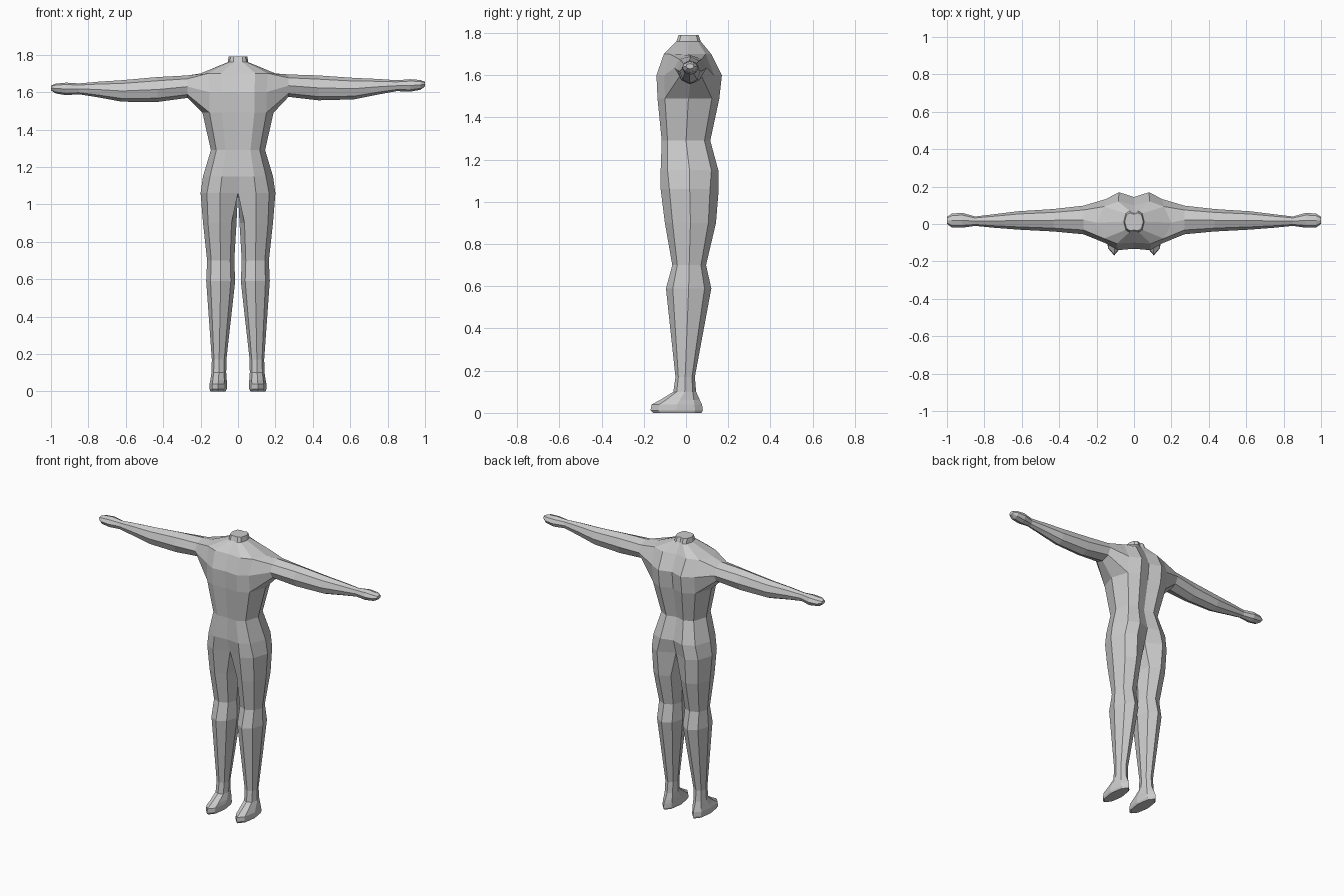
import bpy, bmesh

if "Cube" in bpy.data.objects:
    bpy.data.objects.remove(bpy.data.objects["Cube"])

# Cross-section templates: 8 points, front inner -> side -> back inner -> inner
TORSO = [(0, -.95), (.46, -1), (.8, -.76), (1, 0), (.8, .76), (.42, 1), (0, .83), (0, 0)]
CROTCH = [(0, -.72), (.48, -1), (.83, -.7), (1, 0), (.83, .7), (.5, 1), (0, .62), (0, 0)]
LEG = [(.15, -.7), (.5, -1), (.85, -.7), (1, 0), (.85, .7), (.5, 1), (.15, .7), (0, 0)]
ARM = [(0, -1), (-.7, -.7), (-1, 0), (-.7, .7), (0, 1), (.7, .7), (1, 0), (.7, -.7)]

# Torso: z, half width, front y, back y (neck down to hips)
torso_rings = [
    (1.79, .05, -.035, .06), (1.76, .055, -.045, .07), (1.70, .20, -.105, .12),
    (1.60, .19, -.14, .17), (1.49, .19, -.135, .158), (1.29, .145, -.115, .115),
    (1.15, .187, -.12, .153)]
# Leg: z, inner x, outer x, front y, back y
leg_rings = [
    (.90, .008, .187, -.10, .142), (.70, .02, .165, -.065, .095),
    (.59, .015, .17, -.095, .12), (.17, .062, .14, -.05, .042),
    (.10, .063, .142, -.06, .048), (.06, .06, .148, -.125, .066),
    (.04, .06, .152, -.163, .076), (.012, .06, .152, -.168, .08),
    (0, .066, .147, -.155, .074)]
# Arm: x, bottom z, top z, front y, back y
arm_rings = [
    (.27, 1.572, 1.692, -.055, .098), (.43, 1.552, 1.685, -.04, .08),
    (.62, 1.555, 1.67, -.03, .068), (.75, 1.58, 1.663, -.02, .052),
    (.85, 1.597, 1.655, -.01, .04), (.92, 1.593, 1.66, -.02, .06),
    (.975, 1.603, 1.655, -.018, .055), (1.0, 1.62, 1.645, 0, .038)]

bm = bmesh.new()


def ring(template, side, z, xi, xo, yf, yb):
    ym, yh = (yf + yb) / 2, (yb - yf) / 2
    return [bm.verts.new((side * (xi + u * (xo - xi)), ym + v * yh, z)) for u, v in template]


def bridge(a, b, columns=range(8)):
    for i in columns:
        j = (i + 1) % 8
        bm.faces.new((a[i], a[j], b[j], b[i]))


for side in (1, -1):
    # Torso half, left open on the centre line and at the arm hole
    torso = [ring(TORSO, side, z, 0, w, f, b) for z, w, f, b in torso_rings]
    torso.append(ring(CROTCH, side, 1.06, 0, .2, -.12, .155))
    for k in range(len(torso) - 1):
        bridge(torso[k], torso[k + 1], (0, 1, 4, 5) if k in (2, 3) else range(6))
    bm.faces.new(torso[0][:7])

    # Leg and foot
    previous = torso[-1]
    for r in leg_rings:
        current = ring(LEG, side, *r)
        bridge(previous, current)
        previous = current
    bm.faces.new(previous)

    # Arm and mitten hand, grown from the arm hole
    high, mid, low = torso[2:5]
    previous = [low[3], low[2], mid[2], high[2], high[3], high[4], mid[4], low[4]]
    for x, zb, zt, yf, yb in arm_rings:
        zm, zh, ym, yh = (zb + zt) / 2, (zt - zb) / 2, (yf + yb) / 2, (yb - yf) / 2
        current = [bm.verts.new((side * x, ym + v * yh, zm + w * zh + .01 * side * x))
                   for v, w in ARM]
        bridge(previous, current)
        previous = current
    bm.faces.new(previous)

# Weld both halves and drop unused centre points
bmesh.ops.remove_doubles(bm, verts=bm.verts[:], dist=.0005)
bmesh.ops.delete(bm, geom=[v for v in bm.verts if not v.link_faces], context='VERTS')
bmesh.ops.recalc_face_normals(bm, faces=bm.faces[:])
mesh = bpy.data.meshes.new("body")
bm.to_mesh(mesh)
bm.free()
bpy.context.collection.objects.link(bpy.data.objects.new("body", mesh))
